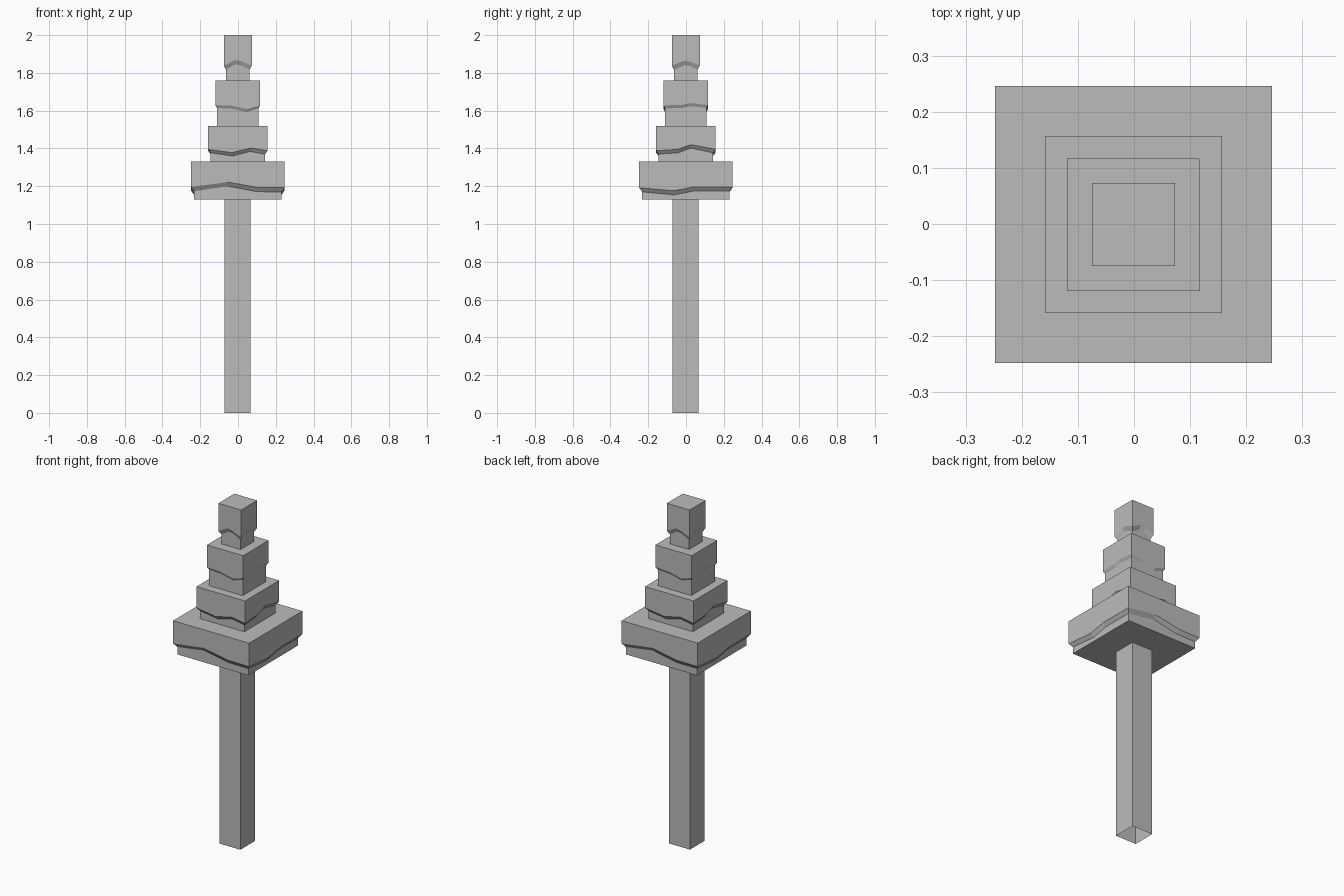
import bpy
import bmesh

cube = bpy.data.objects.get("Cube")
if cube:
    bpy.data.objects.remove(cube, do_unlink=True)

grey = bpy.data.materials.new("plain grey")
grey.use_nodes = True
grey.diffuse_color = (0.5, 0.5, 0.5, 1)
grey.node_tree.nodes["Principled BSDF"].inputs["Base Color"].default_value = (0.5, 0.5, 0.5, 1)


def finish(name, bm):
    bmesh.ops.recalc_face_normals(bm, faces=bm.faces)
    mesh = bpy.data.meshes.new(name)
    bm.to_mesh(mesh)
    bm.free()
    mesh.materials.append(grey)
    obj = bpy.data.objects.new(name, mesh)
    bpy.context.collection.objects.link(obj)
    return obj


def bridge(bm, lower, upper):
    n = len(lower)
    for i in range(n):
        j = (i + 1) % n
        bm.faces.new((lower[i], lower[j], upper[j], upper[i]))


def tier(name, z0, z1, outer, inner, drop, front, side, bottom=False):
    """Square block whose overhang ends in a wavy edge; front and side hold
    the two bends of each wall, front to back walls repeat by half a turn."""
    # (position along the wall, edge height) for the front and the side wall
    walls = [front, side]
    edge = []
    for sign in (1, -1):
        for k, wall in enumerate(walls):
            for t, h in wall:
                x, y = (t, -1) if k == 0 else (1, t)
                edge.append((sign * x, sign * y, h))

    def ring(half, height):
        return [bm.verts.new((x * half - 0.001, y * half - 0.001, height(h)))
                for x, y, h in edge]

    bm = bmesh.new()
    rings = [ring(inner, lambda h: z0),
             ring(inner, lambda h: h - drop),
             ring(outer, lambda h: h),
             ring(outer, lambda h: z1)]
    for a, b in zip(rings, rings[1:]):
        bridge(bm, a, b)
    bm.faces.new(rings[-1])
    if bottom:
        bm.faces.new(rings[0])
    return finish(name, bm)


# Trunk: square tube, open at the ends
bm = bmesh.new()
corners = [(-1, -1), (1, -1), (1, 1), (-1, 1)]
rings = [[bm.verts.new((x * 0.068 - 0.003, y * 0.068 - 0.003, z)) for x, y in corners]
         for z in (0, 1.13)]
bridge(bm, *rings)
finish("trunk", bm)

# Foliage blocks, bottom to top
tier("foliage_bottom", 1.13, 1.33, 0.247, 0.231, 0.022,
     [(-1, 1.196), (-0.22, 1.222), (0.44, 1.193)],
     [(-1, 1.192), (-0.26, 1.176), (0.17, 1.196)], bottom=True)
tier("foliage_lower_middle", 1.33, 1.52, 0.158, 0.144, 0.018,
     [(-1, 1.395), (-0.2, 1.378), (0.44, 1.402)],
     [(-1, 1.388), (-0.28, 1.395), (0.18, 1.42)])
tier("foliage_upper_middle", 1.52, 1.76, 0.118, 0.109, 0.016,
     [(-1, 1.63), (-0.25, 1.626), (0.42, 1.608)],
     [(-1, 1.628), (-0.2, 1.63), (0.2, 1.64)])
tier("foliage_top", 1.76, 2.0, 0.074, 0.062, 0.022,
     [(-1, 1.838), (-0.22, 1.868), (0.25, 1.862)],
     [(-1, 1.838), (-0.1, 1.864), (0.4, 1.858)])
